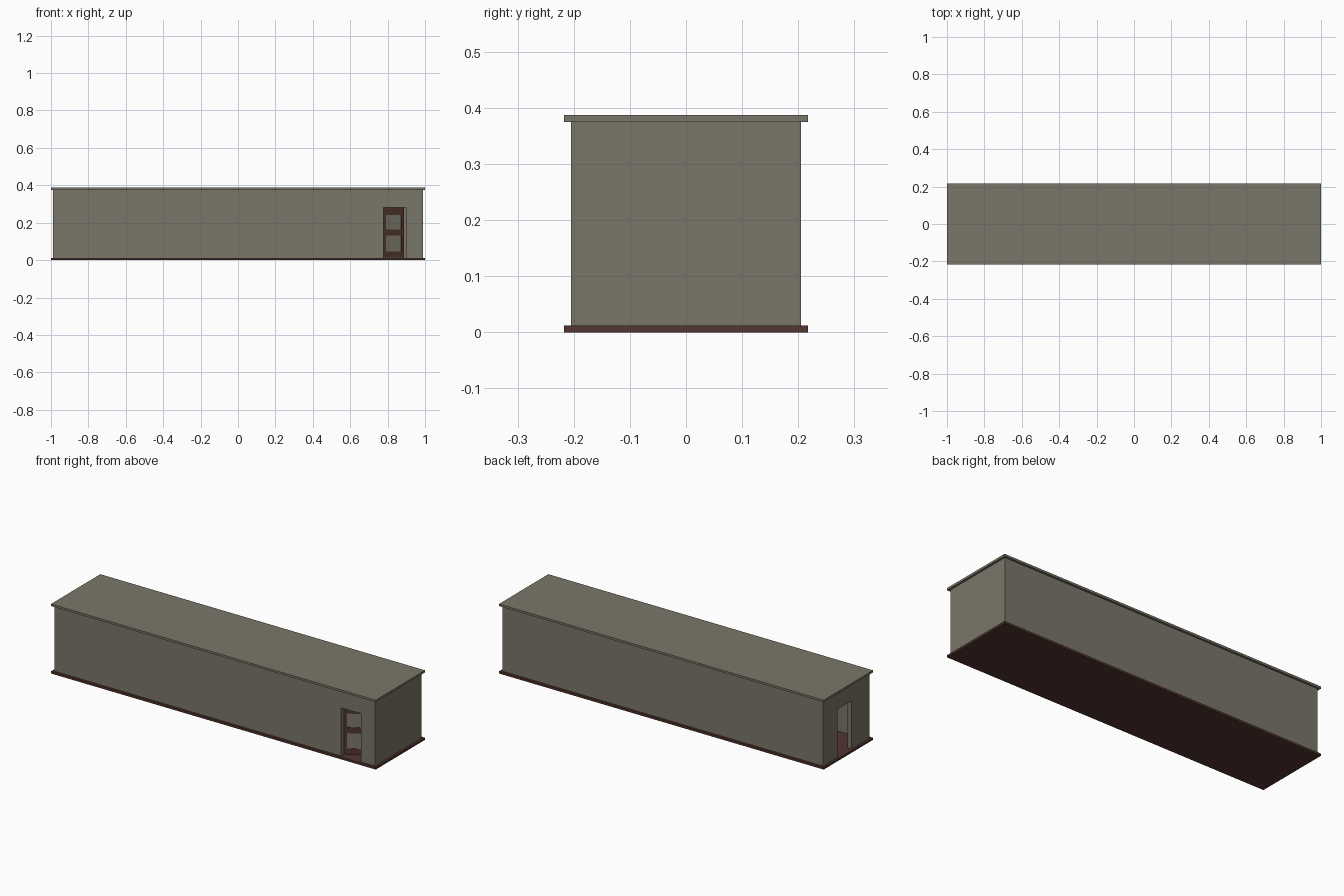
import bpy, bmesh, math
from mathutils import Matrix, Vector

if "Cube" in bpy.data.objects:
    bpy.data.objects.remove(bpy.data.objects["Cube"])


def material(name, rgb):
    m = bpy.data.materials.new(name)
    m.diffuse_color = (*rgb, 1)
    m.use_nodes = True
    m.node_tree.nodes["Principled BSDF"].inputs["Base Color"].default_value = m.diffuse_color
    return m


GREY = material("olive grey panel", (0.195, 0.184, 0.138))
BROWN = material("dark brown", (0.085, 0.036, 0.028))


def box(name, lo, hi, mat):
    bm = bmesh.new()
    bmesh.ops.create_cube(bm, size=1)
    lo, hi = Vector(lo), Vector(hi)
    for v in bm.verts:
        v.co = Vector([(lo[i] + hi[i]) / 2 + v.co[i] * (hi[i] - lo[i]) for i in range(3)])
    me = bpy.data.meshes.new(name)
    bm.to_mesh(me)
    bm.free()
    ob = bpy.data.objects.new(name, me)
    bpy.context.collection.objects.link(ob)
    me.materials.append(mat)
    return ob


X, Y = 1.0, 0.217            # slab half sizes
WX, WY = 0.988, 0.205        # wall half sizes
T = 0.025                    # wall thickness
Z0, Z1, H = 0.012, 0.375, 0.387
DOOR_TOP = 0.28

# Floor and roof slabs
box("floor_slab", (-X, -Y, 0), (X, Y, Z0), BROWN)
box("roof_slab", (-X, -Y, Z1), (X, Y, H), GREY)

# Wall shell: hollowed out, with doorways in the front and left end
walls = box("walls", (-WX, -WY, Z0), (WX, WY, Z1), GREY)
cutters = [
    box("room_cutter", (-WX + T, -WY + T, -0.1), (WX - T, WY - T, 0.5), GREY),
    box("front_doorway_cutter", (0.779, -0.3, -0.1), (0.902, -0.1, DOOR_TOP), GREY),
    box("end_doorway_cutter", (-1.1, -0.045, -0.1), (-0.9, 0.08, DOOR_TOP), GREY),
]
for c in cutters:
    mod = walls.modifiers.new(c.name, "BOOLEAN")
    mod.operation, mod.solver, mod.object = "DIFFERENCE", "EXACT", c
bpy.context.view_layer.update()
cut_mesh = bpy.data.meshes.new_from_object(
    walls.evaluated_get(bpy.context.evaluated_depsgraph_get()))
walls.modifiers.clear()
walls.data = cut_mesh
for c in cutters:
    bpy.data.objects.remove(c)

# Front door: brown frame with grey panels, hinged on the left and ajar inwards
W, D = 0.122, 0.010
zb = Z0 + 0.001
parts = [box("door_panel", (0.01, 0.003, zb + 0.01), (W - 0.01, 0.007, DOOR_TOP - 0.01), GREY)]
for side, x in (("left", 0), ("right", W - 0.015)):
    parts.append(box(f"door_stile_{side}", (x, 0, zb), (x + 0.015, D, DOOR_TOP), BROWN))
for label, a, b in (("bottom", zb, 0.045), ("middle", 0.131, 0.163), ("top", 0.24, DOOR_TOP)):
    parts.append(box(f"door_rail_{label}", (0.015, 0, a), (W - 0.015, D, b), BROWN))
place = Matrix.Translation((0.779, -WY + T, 0)) @ Matrix.Rotation(math.radians(28), 4, "Z")
for p in parts:
    p.data.transform(place)
